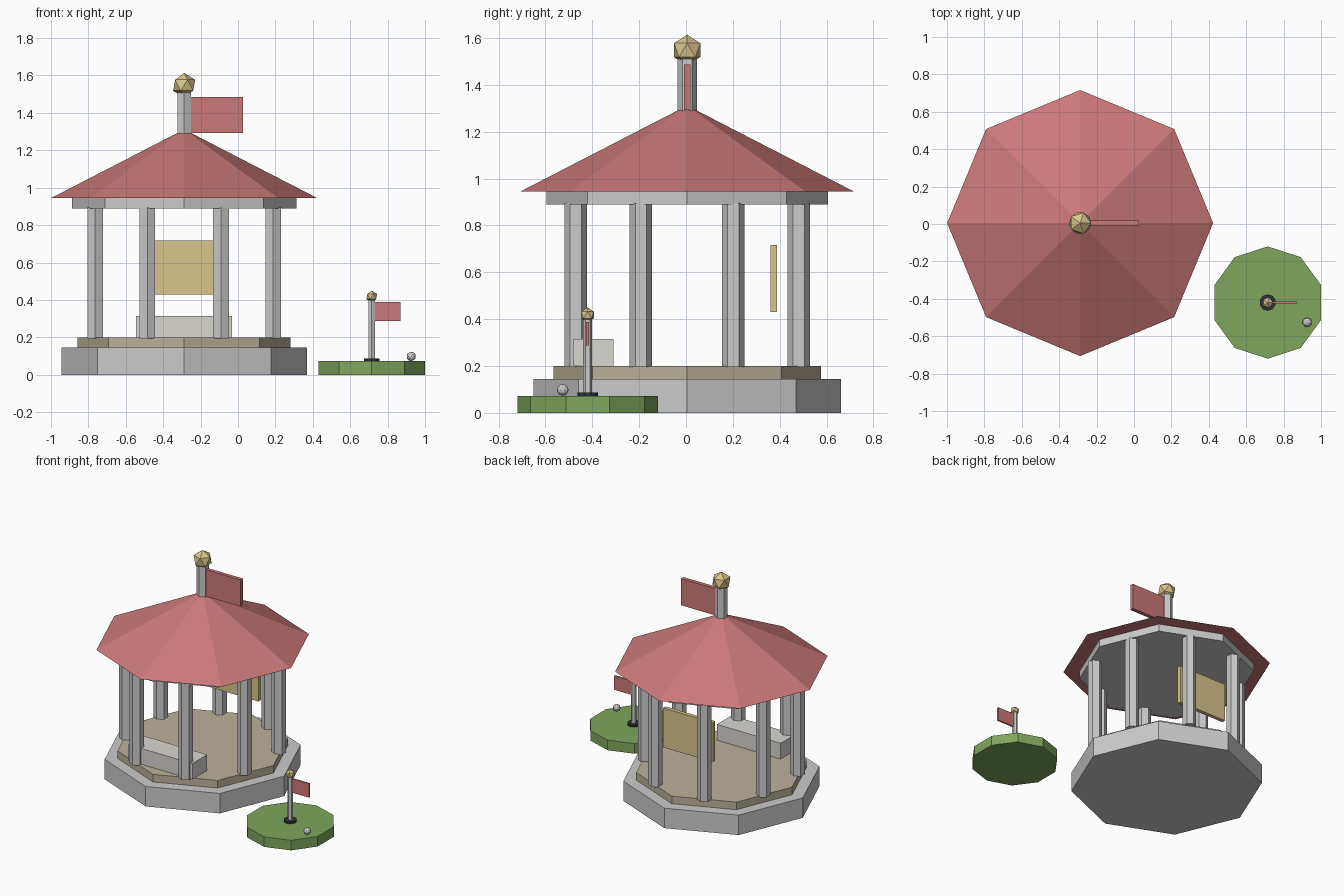
import bpy, bmesh, math
from mathutils import Matrix

if "Cube" in bpy.data.objects:
    bpy.data.objects.remove(bpy.data.objects["Cube"])

def colour(name, rgb):
    m = bpy.data.materials.new(name)
    m.diffuse_color = (*rgb, 1)
    m.use_nodes = True
    m.node_tree.nodes["Principled BSDF"].inputs["Base Color"].default_value = m.diffuse_color
    return m

RED = colour("red", (0.60, 0.19, 0.19))
TAN = colour("tan", (0.50, 0.44, 0.33))
GOLD = colour("gold", (0.70, 0.56, 0.27))
GREEN = colour("green", (0.21, 0.38, 0.11))
PALE = colour("pale", (0.70, 0.68, 0.64))
DARK = colour("dark", (0.03, 0.03, 0.035))

def finish(name, bm, mat):
    me = bpy.data.meshes.new(name)
    bm.to_mesh(me)
    bm.free()
    if mat:
        me.materials.append(mat)
    ob = bpy.data.objects.new(name, me)
    bpy.context.collection.objects.link(ob)
    return ob

def prism(name, x, y, z0, z1, r, sides, turn=0, mat=None, r_top=None):
    """Upright prism or frustum; turn is the angle of the first corner in degrees."""
    bm = bmesh.new()
    rings = []
    for z, rad in ((z0, r), (z1, r if r_top is None else r_top)):
        ring = []
        for i in range(sides):
            a = math.radians(turn) + math.tau * i / sides
            ring.append(bm.verts.new((x + rad * math.cos(a), y + rad * math.sin(a), z)))
        rings.append(ring)
    lo, hi = rings
    bm.faces.new(lo[::-1])
    bm.faces.new(hi)
    for i in range(sides):
        j = (i + 1) % sides
        bm.faces.new((lo[i], lo[j], hi[j], hi[i]))
    return finish(name, bm, mat)

def box(name, x, y, z, mat=None):
    """Box from (min, max) pairs."""
    bm = bmesh.new()
    size = Matrix.Diagonal((x[1] - x[0], y[1] - y[0], z[1] - z[0], 1))
    mid = Matrix.Translation((sum(x) / 2, sum(y) / 2, sum(z) / 2))
    bmesh.ops.create_cube(bm, size=1, matrix=mid @ size)
    return finish(name, bm, mat)

def ball(name, x, y, z, r, sub=1, mat=None):
    bm = bmesh.new()
    bmesh.ops.create_icosphere(bm, subdivisions=sub, radius=r,
                               matrix=Matrix.Translation((x, y, z)))
    return finish(name, bm, mat)

# Pavilion: stepped octagonal base
PX, PY = -0.288, 0.005
prism("base", PX, PY, 0, 0.145, 0.656, 8)
prism("floor", PX, PY, 0.145, 0.20, 0.57, 8, mat=TAN)

# Eight hexagonal columns
for i in range(8):
    a = math.radians(22.5 + 45 * i)
    prism(f"column_{i + 1}", PX + 0.515 * math.cos(a), PY + 0.515 * math.sin(a),
          0.195, 0.895, 0.048, 6, 30)

# Beam and roof
prism("roof_beam", PX, PY, 0.89, 0.945, 0.60, 8)
prism("roof", PX, PY, 0.945, 1.297, 0.711, 8, mat=RED, r_top=0.028)

# Roof post, flag and finial
prism("roof_post", PX, PY, 1.25, 1.51, 0.042, 6, 30)
box("roof_flag", (-0.255, 0.026), (PY - 0.014, PY + 0.014), (1.292, 1.486), RED)
ball("roof_finial", PX, PY, 1.548, 0.066, mat=GOLD)

# Bench and hanging back panel
box("bench", (PX - 0.257, PX + 0.257), (-0.48, -0.31), (0.20, 0.315), PALE)
box("back_panel", (PX - 0.2, PX + 0.2), (0.361, 0.389), (0.43, 0.717), GOLD)

# Green island with flagpole
GX, GY = 0.715, -0.42
prism("island", GX, GY, 0, 0.073, 0.30, 10, 18, GREEN)
prism("pole_foot", GX, GY, 0.07, 0.087, 0.044, 10, 18, DARK)
prism("pole", GX, GY, 0.073, 0.405, 0.019, 6, 30)
box("small_flag", (0.73, 0.868), (GY - 0.006, GY + 0.006), (0.287, 0.388), RED)
ball("pole_finial", GX, GY, 0.418, 0.032, mat=GOLD)

# Small ball lying on the island
ball("small_ball", 0.926, -0.526, 0.098, 0.025, sub=2)
